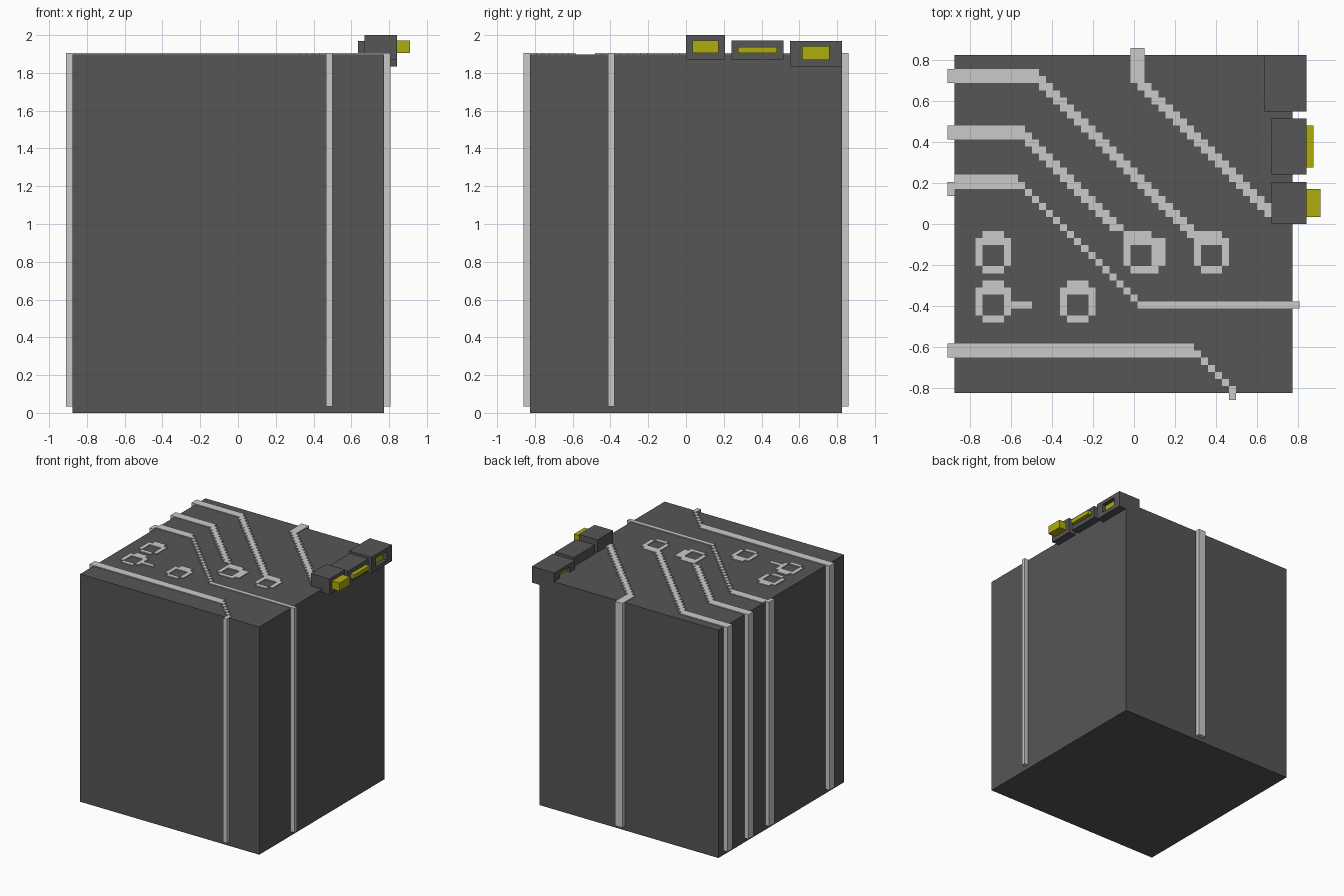
import bpy, bmesh

if "Cube" in bpy.data.objects:
    bpy.data.objects.remove(bpy.data.objects["Cube"])

G = 0.0344            # grid cell; the block is 48 x 48 cells
X0, Y0 = -0.877, 0.8256
TOP, TRACE_TOP, FOOT = 1.897, 1.904, 0.035


def material(name, col):
    m = bpy.data.materials.new(name)
    m.diffuse_color = (*col, 1)
    m.use_nodes = True
    m.node_tree.nodes["Principled BSDF"].inputs["Base Color"].default_value = m.diffuse_color
    return m


DARK = material("dark grey", (0.092, 0.092, 0.092))
LIGHT = material("light grey", (0.59, 0.59, 0.59))
GOLD = material("gold", (0.43, 0.415, 0.004))


def gx(i):
    return X0 + i * G


def gy(j):
    return Y0 - j * G


def finish(name, bm, mat):
    bmesh.ops.recalc_face_normals(bm, faces=bm.faces)
    me = bpy.data.meshes.new(name)
    bm.to_mesh(me)
    bm.free()
    me.materials.append(mat)
    ob = bpy.data.objects.new(name, me)
    bpy.context.collection.objects.link(ob)
    return ob


def add_box(bm, x, y, z):
    v = bmesh.ops.create_cube(bm, size=1)["verts"]
    for p in v:
        p.co = [r[0] if c < 0 else r[1] for c, r in zip(p.co, (x, y, z))]


def box(name, mat, cols, rows, z):
    """Box given by a range of grid columns, grid rows and heights."""
    bm = bmesh.new()
    add_box(bm, (gx(cols[0]), gx(cols[1])), (gy(rows[1]), gy(rows[0])), z)
    return finish(name, bm, mat)


def cells(name, group):
    """Thin raised plate made of grid cells, walls only on its outline."""
    bm = bmesh.new()
    for i, j in sorted(group):
        c = [(gx(i), gy(j)), (gx(i + 1), gy(j)), (gx(i + 1), gy(j + 1)), (gx(i), gy(j + 1))]
        bm.faces.new([bm.verts.new((*p, TRACE_TOP)) for p in reversed(c)])
        for k, (di, dj) in enumerate(((0, -1), (1, 0), (0, 1), (-1, 0))):
            if (i + di, j + dj) not in group:
                a, b = c[k], c[(k + 1) % 4]
                bm.faces.new([bm.verts.new(p) for p in
                              ((*a, TRACE_TOP), (*b, TRACE_TOP), (*b, TOP), (*a, TOP))])
    bmesh.ops.remove_doubles(bm, verts=bm.verts, dist=0.0001)
    finish(name, bm, LIGHT)


def rect(i0, i1, j0, j1):
    return {(i, j) for i in range(i0, i1) for j in range(j0, j1)}


def diagonal(j0, j1, shift, width):
    return {(j + shift + k, j) for j in range(j0, j1) for k in range(width)}


def ring(i, j, extra=0):
    """Octagon-like pad, with an optional thicker right side."""
    s = rect(i + 1, i + 4, j, j + 1) | rect(i, i + 5 + extra, j + 1, j + 2)
    s |= rect(i, i + 1, j + 2, j + 5) | rect(i + 4, i + 5 + extra, j + 2, j + 5)
    return s | rect(i + 1, i + 4 + extra, j + 5, j + 6)


# Main block
box("main_block", DARK, (0, 48), (0, 48), (0, TOP))

# Traces and pads on the top face
cells("trace_back_left", rect(0, 12, 2, 4) | {(12, 3)} | diagonal(4, 26, 8, 2) | ring(34, 25))
cells("trace_mid_left", rect(0, 10, 10, 12) | {(10, 11)} | diagonal(12, 25, -2, 2)
      | ring(24, 25, 1) | {(24, 25)})
cells("trace_long", rect(0, 9, 17, 19) | {(9, 18)} | diagonal(18, 35, -9, 1) | rect(26, 48, 35, 36))
cells("trace_front", rect(0, 34, 41, 43) | diagonal(42, 48, -8, 1))
cells("trace_back", rect(25, 27, 0, 4) | diagonal(4, 23, 22, 2))
cells("pad_left", ring(3, 25))
cells("pad_front_left", ring(3, 32) | rect(8, 11, 35, 36))
cells("pad_front_mid", ring(15, 32))

# Strips running down the sides
strip_z = (FOOT, TRACE_TOP)
for n, j in enumerate((2, 10, 18, 41)):
    box(f"left_strip_{n + 1}", LIGHT, (-1, 0), (j, j + 2), strip_z)
box("right_strip", LIGHT, (48, 49), (35, 36), strip_z)
box("front_strip", LIGHT, (39, 40), (48, 49), strip_z)
box("back_strip", LIGHT, (25, 27), (-1, 0), strip_z)

# Two solid connectors with projecting gold tongues
box("tall_connector", DARK, (45, 50), (18, 24), (1.87, 2.0))
box("tall_tongue", GOLD, (50, 52), (19, 23), (1.904, 1.972))
box("flat_connector", DARK, (45, 50), (9, 17), (1.87, 1.972))
box("flat_tongue", GOLD, (50, 51), (10, 16), (1.904, 1.938))

# Corner socket: a rectangular frame with a recessed gold core
bm = bmesh.new()
xs = (gx(44), gx(50))
ya, yb, yc, yd = gy(8), gy(6.1), gy(2), gy(0)
za, zb, zc, zd = 1.835, 1.87, 1.94, 1.97
add_box(bm, xs, (ya, yd), (za, zb))
add_box(bm, xs, (ya, yd), (zc, zd))
add_box(bm, xs, (ya, yb), (zb, zc))
add_box(bm, xs, (yc, yd), (zb, zc))
finish("corner_socket", bm, DARK)
bm = bmesh.new()
add_box(bm, (gx(45), gx(49)), (yb, yc), (zb, zc))
finish("socket_core", bm, GOLD)
